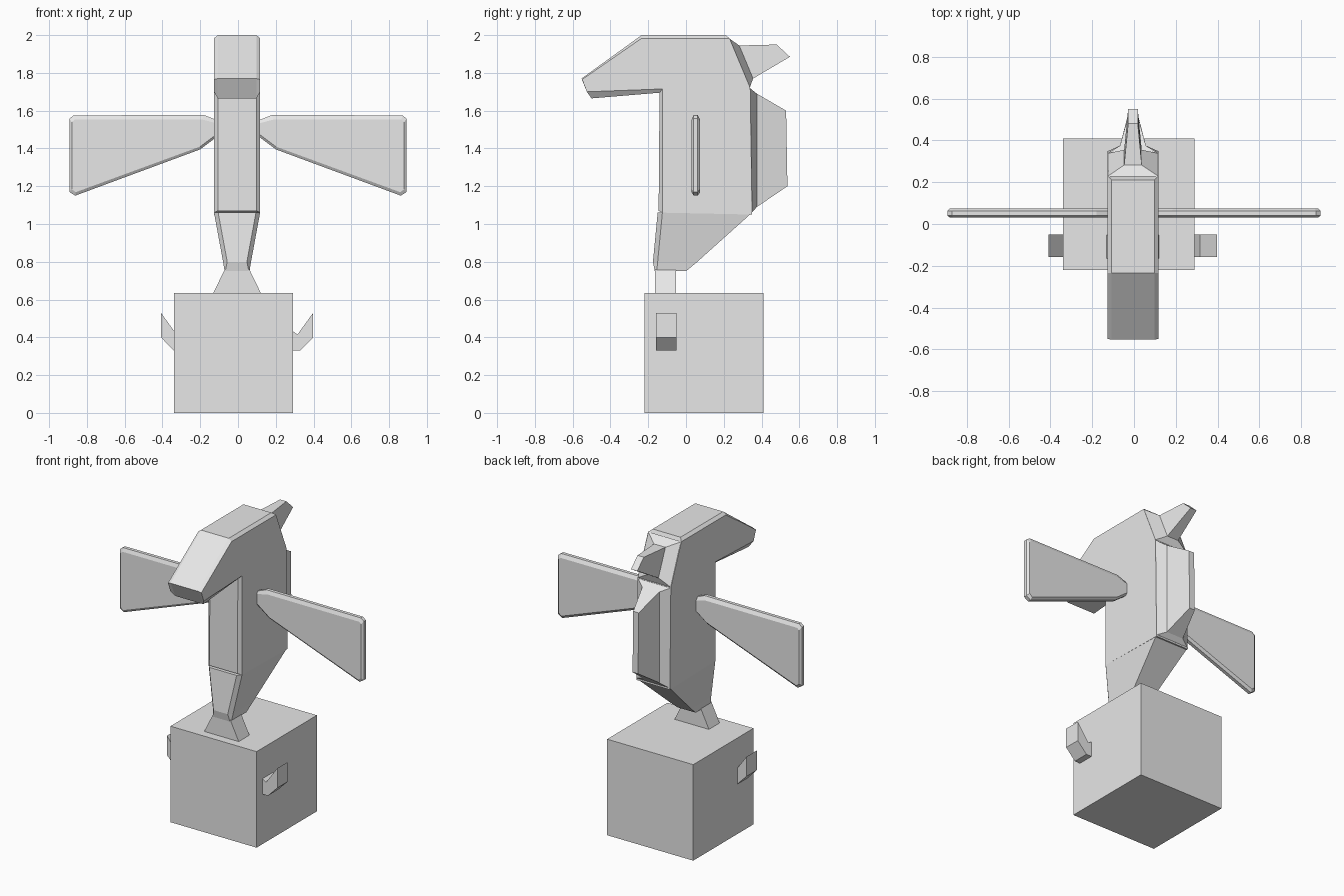
import bpy
import bmesh

cube = bpy.data.objects.get("Cube")
if cube:
    bpy.data.objects.remove(cube)

grey = bpy.data.materials.new("plain_grey")
grey.use_nodes = True
grey.diffuse_color = (0.8, 0.8, 0.8, 1)
grey.node_tree.nodes["Principled BSDF"].inputs["Base Color"].default_value = (0.8, 0.8, 0.8, 1)

CX = -0.005  # centre line of the body


def loft(name, rings):
    """Skin a closed solid through rings of equal point count."""
    bm = bmesh.new()
    loops = [[bm.verts.new(p) for p in ring] for ring in rings]
    n = len(loops[0])
    for a, b in zip(loops, loops[1:]):
        for i in range(n):
            j = (i + 1) % n
            bm.faces.new((a[i], a[j], b[j], b[i]))
    bm.faces.new(loops[0])
    bm.faces.new(loops[-1])
    bmesh.ops.recalc_face_normals(bm, faces=bm.faces)
    mesh = bpy.data.meshes.new(name)
    bm.to_mesh(mesh)
    bm.free()
    mesh.materials.append(grey)
    obj = bpy.data.objects.new(name, mesh)
    bpy.context.collection.objects.link(obj)
    return obj


def rect(x0, x1, y0, y1, z):
    return [(x0, y0, z), (x1, y0, z), (x1, y1, z), (x0, y1, z)]


def side_ring(profile, x):
    return [(CX + x, y, z) for y, z in profile]


def back_ring(half, upper, lower):
    """Four-point ring across the back between an upper and a lower (y, z)."""
    return [(CX - half, *upper), (CX + half, *upper),
            (CX + half, *lower), (CX - half, *lower)]


# Base block and the flared neck standing on it
loft("base_block", [rect(-0.34, 0.29, -0.22, 0.41, 0), rect(-0.34, 0.29, -0.22, 0.41, 0.635)])
loft("neck", [rect(CX - 0.128, CX + 0.128, -0.165, -0.053, 0.63),
              rect(CX - 0.065, CX + 0.065, -0.165, -0.053, 0.76)])

# Torso and head: side outline, with a slightly fuller outline inside for the chamfer
side = [(-0.125, 1.06), (-0.125, 1.715), (-0.525, 1.70), (-0.55, 1.765),
        (-0.235, 1.983), (0.23, 1.983), (0.34, 1.72), (0.35, 1.05)]
middle = [(-0.145, 1.07), (-0.14, 1.695), (-0.50, 1.665), (-0.553, 1.77),
          (-0.235, 2.0), (0.21, 2.0), (0.34, 1.72), (0.35, 1.05)]
loft("torso_and_head", [side_ring(side, -0.122), side_ring(middle, -0.102),
                        side_ring(middle, 0.102), side_ring(side, 0.122)])

# Tapering lower body: height, half width, front half width, back, side front, front
sections = [(1.06, 0.122, 0.10, 0.35, -0.125, -0.15),
            (0.80, 0.074, 0.052, 0.06, -0.15, -0.175),
            (0.75, 0.066, 0.062, 0.0, -0.155, -0.165)]
loft("lower_body", [[(CX - h, b, z), (CX - h, s, z), (CX - hf, f, z),
                     (CX + hf, f, z), (CX + h, s, z), (CX + h, b, z)]
                    for z, h, hf, b, s, f in sections])

# Crest on the back of the head and fin on the back, each rising from a sloped collar
loft("head_crest", [back_ring(0.122, (0.228, 1.983), (0.338, 1.722)),
                    back_ring(0.042, (0.282, 1.945), (0.355, 1.77)),
                    back_ring(0.023, (0.48, 1.95), (0.55, 1.885))])
loft("back_fin", [back_ring(0.122, (0.338, 1.72), (0.348, 1.06)),
                  back_ring(0.062, (0.375, 1.69), (0.375, 1.09)),
                  back_ring(0.02, (0.53, 1.60), (0.537, 1.20))])

# Wings and small arms, one of each per side
wing = [(0.10, 1.545), (0.18, 1.577), (0.87, 1.575), (0.893, 1.558),
        (0.893, 1.17), (0.862, 1.15), (0.20, 1.395), (0.10, 1.47)]
wing_in = [(0.10, 1.53), (0.19, 1.553), (0.865, 1.552), (0.88, 1.54),
           (0.88, 1.185), (0.86, 1.168), (0.20, 1.41), (0.10, 1.485)]
arm = [(0.27, 0.33), (0.335, 0.33), (0.403, 0.40), (0.403, 0.53), (0.32, 0.415), (0.27, 0.45)]
for label, s in (("left", 1), ("right", -1)):
    loft(label + "_wing", [[(s * x, y, z) for x, z in shape] for y, shape in
                           ((0.03, wing_in), (0.04, wing), (0.062, wing), (0.075, wing_in))])
    loft(label + "_arm", [[(CX + s * x, y, z) for x, z in arm] for y in (-0.158, -0.05)])
